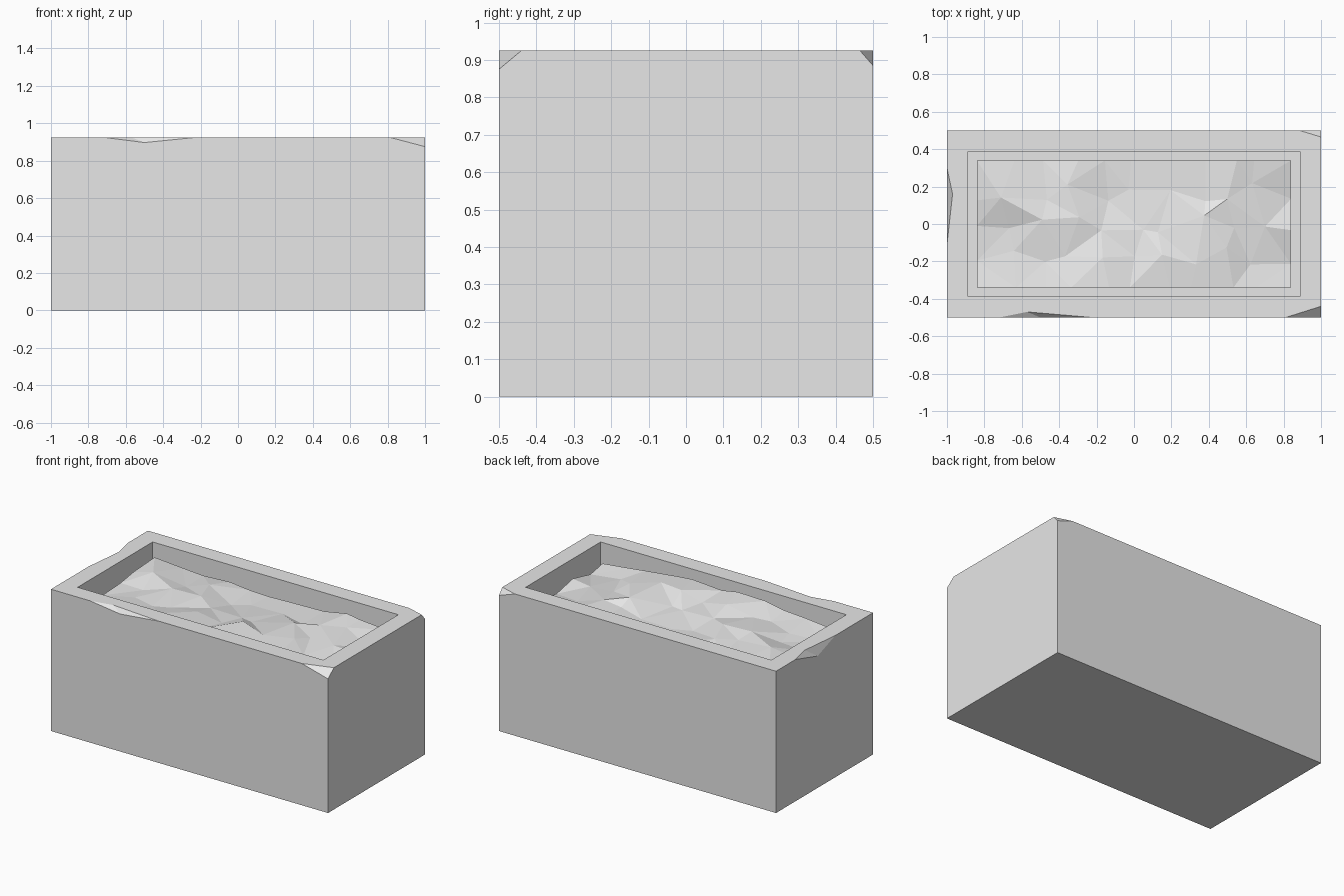
import bpy, bmesh, random
from mathutils import Vector
from mathutils.geometry import delaunay_2d_cdt

if "Cube" in bpy.data.objects:
    bpy.data.objects.remove(bpy.data.objects["Cube"])

random.seed(4)
TOP, WALL = 0.925, 0.16

stone = bpy.data.materials.new("plain grey")
stone.diffuse_color = (0.8, 0.8, 0.8, 1)
stone.use_nodes = True
stone.node_tree.nodes["Principled BSDF"].inputs["Base Color"].default_value = stone.diffuse_color


def add_object(name, bm):
    mesh = bpy.data.meshes.new(name)
    bm.to_mesh(mesh)
    bm.free()
    mesh.materials.append(stone)
    ob = bpy.data.objects.new(name, mesh)
    bpy.context.collection.objects.link(ob)
    return ob


# Planter box: block with an inset recess in the top
bm = bmesh.new()
bmesh.ops.create_cube(bm, size=1)
for v in bm.verts:
    v.co = Vector((v.co.x * 2, v.co.y, (v.co.z + 0.5) * TOP))
top = max(bm.faces, key=lambda f: f.calc_center_median().z)
bmesh.ops.inset_region(bm, faces=[top], thickness=WALL)
floor = bmesh.ops.extrude_face_region(bm, geom=[top])
bmesh.ops.translate(bm, vec=(0, 0, -0.25),
                    verts=[g for g in floor["geom"] if isinstance(g, bmesh.types.BMVert)])
if top.is_valid:
    bmesh.ops.delete(bm, geom=[top], context='FACES')
bmesh.ops.recalc_face_normals(bm, faces=bm.faces)
box = add_object("planter_box", bm)


# Chips broken out of the rim, cut with oversized tetrahedra
def chip(points):
    cb = bmesh.new()
    for p in points:
        cb.verts.new(p)
    bmesh.ops.convex_hull(cb, input=cb.verts)
    bmesh.ops.recalc_face_normals(cb, faces=cb.faces)
    cutter = add_object("chip_cutter", cb)
    cutter.hide_render = True
    mod = box.modifiers.new("chip", 'BOOLEAN')
    mod.operation, mod.solver, mod.object = 'DIFFERENCE', 'EXACT', cutter
    bpy.context.view_layer.objects.active = box
    bpy.ops.object.modifier_apply(modifier=mod.name)
    bpy.data.objects.remove(cutter)


def corner_chip(sy, x, y, z):
    pts = [Vector(p) for p in ((x, sy * 0.5, TOP), (1, sy * y, TOP), (1, sy * 0.5, z))]
    mid = sum(pts, Vector()) / 3
    chip([mid + (p - mid) * 2 for p in pts] + [Vector((1.2, sy * 0.7, TOP + 0.2))])


def edge_chip(a, b, side, above):
    a, b, c, d = map(Vector, (a, b, side, above))
    m = (c + d) / 2
    chip([m + (a - m) * 2, m + (b - m) * 2, c + (c - d), d + (d - c)])


corner_chip(-1, 0.81, 0.44, 0.875)
corner_chip(1, 0.885, 0.465, 0.885)
edge_chip((-0.72, -0.5, TOP), (-0.22, -0.5, TOP), (-0.5, -0.5, 0.897), (-0.57, -0.47, TOP))
edge_chip((-1, -0.11, TOP), (-1, 0.3, TOP), (-1, 0.07, 0.86), (-0.97, 0.16, TOP))

# Soil: faceted uneven surface, higher along the front
HX, HY = 1 - WALL, 0.5 - WALL
front = [0.83, 0.85, 0.86, 0.885, 0.89, 0.87, 0.885, 0.875, 0.85, 0.835, 0.815]
back = [0.855, 0.84, 0.83, 0.84, 0.825, 0.82, 0.825, 0.83, 0.86, 0.845, 0.83]
NX, NY = 10, 4
pts, heights = [], []
for i in range(NX + 1):
    for j in range(NY + 1):
        x, y, t = -HX + 2 * HX * i / NX, -HY + 2 * HY * j / NY, j / NY
        if 0 < i < NX:
            x += random.uniform(-0.05, 0.05)
        if 0 < j < NY:
            y += random.uniform(-0.05, 0.05)
        z = front[i] * (1 - t) + back[i] * t
        if 0 < j < NY:
            z += random.uniform(-0.03, 0.03)
        pts.append(Vector((x, y)))
        heights.append(z)
co, _, faces, orig, _, _ = delaunay_2d_cdt(pts, [], [], 0, 1e-5)
bm = bmesh.new()
vs = [bm.verts.new((c.x, c.y, heights[o[0]])) for c, o in zip(co, orig)]
for f in faces:
    bm.faces.new([vs[k] for k in f])
bmesh.ops.recalc_face_normals(bm, faces=bm.faces)
if sum(f.normal.z for f in bm.faces) < 0:
    bmesh.ops.reverse_faces(bm, faces=bm.faces)
add_object("soil", bm)
